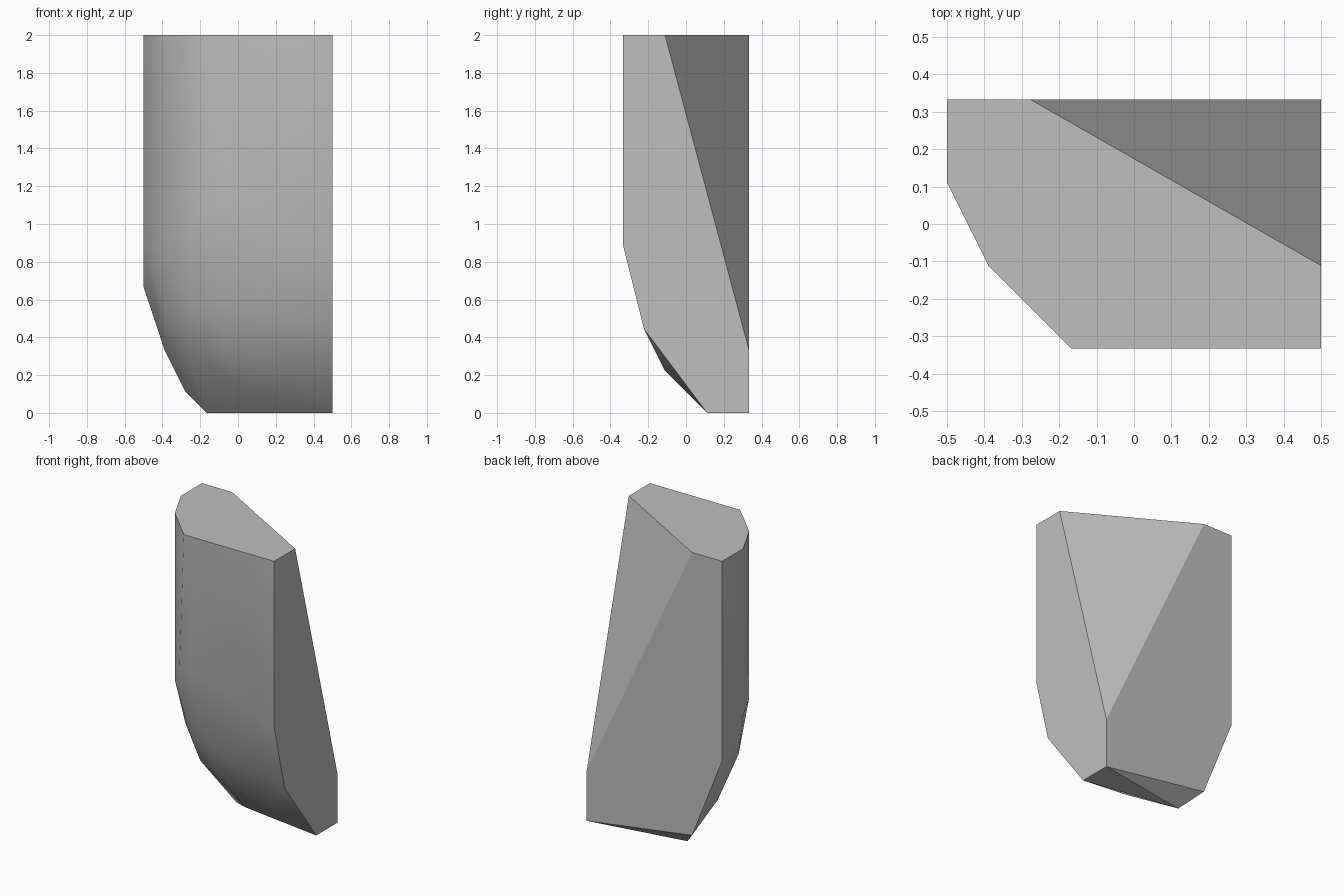
import bpy
import bmesh
import math
from mathutils import Vector

old = bpy.data.objects.get("Cube")
if old:
    bpy.data.objects.remove(old, do_unlink=True)

# Outlines on a whole-number grid, nine cells to one unit
UNIT = 9
TOP = 18
top_outline = [(0, 6), (0, 4), (1, 2), (3, 0), (9, 0), (9, 2), (2, 6)]
right_outline = [(0, 8), (1, 4), (4, 0), (6, 0), (6, 3)]
back_outline = [(0, 6), (2, 1)]
rounded_corner = [
    (0, 4, 8), (1, 2, 8), (1, 3, 5), (1, 5, 3),
    (2, 1, 9), (2, 2, 5), (2, 3, 3), (3, 5, 0),
    (4, 0, 10), (4, 1, 5), (4, 2, 3), (5, 3, 1), (7, 2, 2),
]


def make_material(name, value):
    mat = bpy.data.materials.new(name)
    mat.use_nodes = True
    colour = (value, value, value, 1)
    mat.diffuse_color = colour
    shader = next(n for n in mat.node_tree.nodes if n.type == 'BSDF_PRINCIPLED')
    shader.inputs["Base Color"].default_value = colour
    return mat


def to_model(point):
    x, y, z = point
    return Vector((x - 4.5, y - 3, z)) / UNIT


# Gather the outlines into one point cloud
points = [(x, y, TOP) for x, y in top_outline]
points += [(9, y, z) for y, z in right_outline]
points += [(x, 6, z) for x, z in back_outline]
points += rounded_corner

# Wrap the outlines in a faceted shell
bm = bmesh.new()
for point in points:
    bm.verts.new(to_model(point))
bmesh.ops.convex_hull(bm, input=bm.verts[:])
loose = [v for v in bm.verts if not v.link_faces]
bmesh.ops.delete(bm, geom=loose, context='VERTS')
bmesh.ops.dissolve_limit(bm, angle_limit=math.radians(0.5),
                         verts=bm.verts[:], edges=bm.edges[:])
bmesh.ops.recalc_face_normals(bm, faces=bm.faces[:])
bm.normal_update()

# Smooth the rounded front, keep the cut planes crisp
for face in bm.faces:
    face.smooth = True
for edge in bm.edges:
    rounded = all(f.normal.y < -0.1 for f in edge.link_faces)
    edge.smooth = rounded or edge.calc_face_angle(0) < math.radians(30)

mesh = bpy.data.meshes.new("stone_block")
bm.to_mesh(mesh)
bm.free()
mesh.materials.append(make_material("stone grey", 0.52))
block = bpy.data.objects.new("stone_block", mesh)
bpy.context.scene.collection.objects.link(block)
